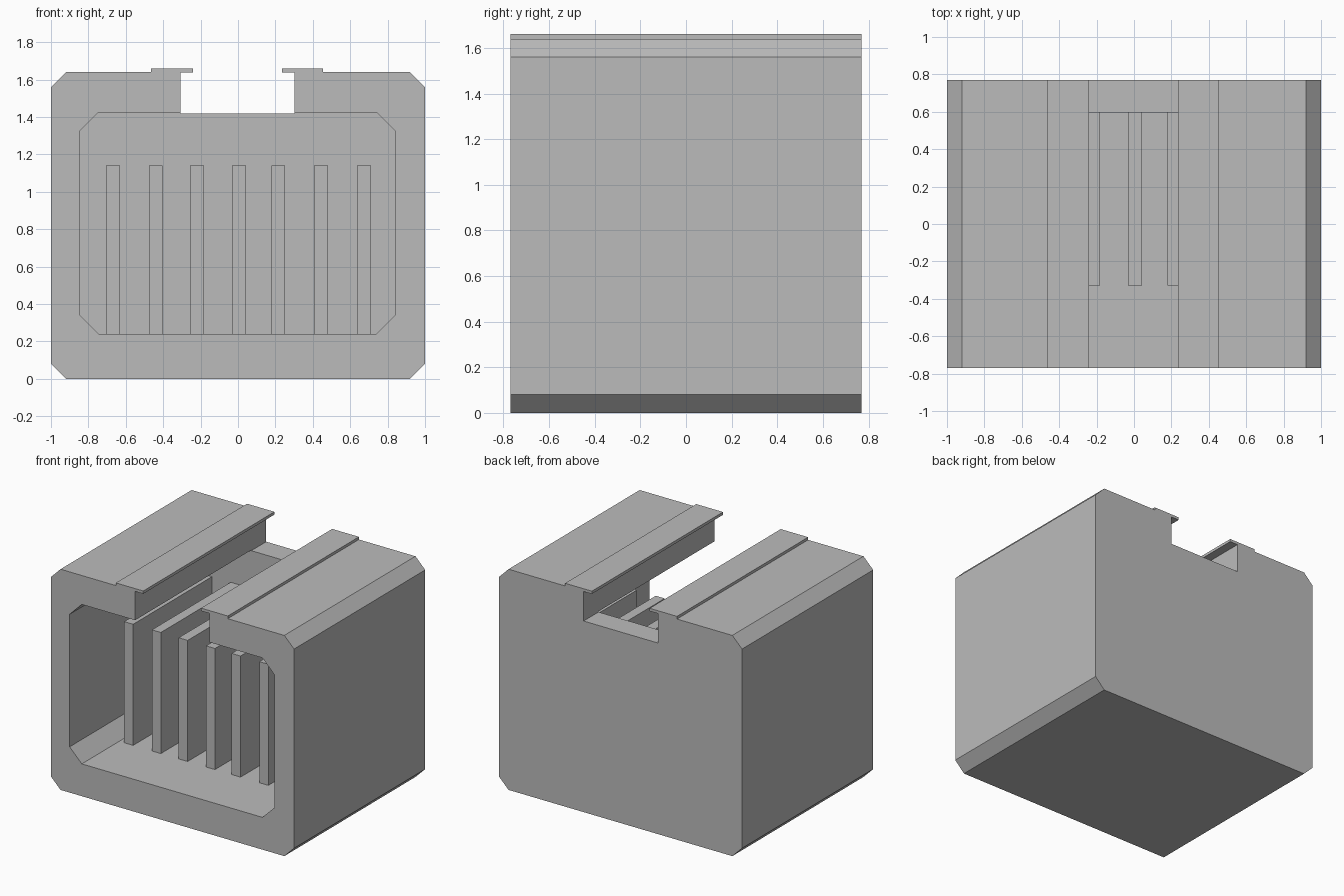
import bpy
import bmesh

cube = bpy.data.objects.get("Cube")
if cube:
    bpy.data.objects.remove(cube, do_unlink=True)

# Single plain grey finish
grey = bpy.data.materials.new("plain_grey")
grey.use_nodes = True
tone = (0.5, 0.5, 0.5, 1.0)
grey.diffuse_color = tone
grey.node_tree.nodes["Principled BSDF"].inputs["Base Color"].default_value = tone

FRONT, BACK, CAVITY_BACK = -0.77, 0.77, 0.595
FLOOR, CEILING, TOP = 0.24, 1.425, 1.64


def prism(name, x0, x1, y0, y1, z0, z1, chamfer=0.0):
    """Box along y whose four lengthwise corners may be chamfered."""
    c = chamfer
    if c:
        outline = [(x0 + c, z0), (x1 - c, z0), (x1, z0 + c), (x1, z1 - c),
                   (x1 - c, z1), (x0 + c, z1), (x0, z1 - c), (x0, z0 + c)]
    else:
        outline = [(x0, z0), (x1, z0), (x1, z1), (x0, z1)]
    bm = bmesh.new()
    face = bm.faces.new([bm.verts.new((x, y0, z)) for x, z in outline])
    grown = bmesh.ops.extrude_face_region(bm, geom=[face])["geom"]
    verts = [v for v in grown if isinstance(v, bmesh.types.BMVert)]
    bmesh.ops.translate(bm, verts=verts, vec=(0, y1 - y0, 0))
    bmesh.ops.recalc_face_normals(bm, faces=bm.faces)
    mesh = bpy.data.meshes.new(name)
    bm.to_mesh(mesh)
    bm.free()
    mesh.materials.append(grey)
    obj = bpy.data.objects.new(name, mesh)
    bpy.context.collection.objects.link(obj)
    return obj


def carve(target, cutter):
    """Subtract the cutter from the target and discard it."""
    cutter.hide_render = True
    mod = target.modifiers.new("carve", 'BOOLEAN')
    mod.operation = 'DIFFERENCE'
    mod.solver = 'EXACT'
    mod.object = cutter
    bpy.context.view_layer.objects.active = target
    bpy.ops.object.modifier_apply(modifier=mod.name)
    bpy.data.objects.remove(cutter, do_unlink=True)


# Chamfered housing, hollow from the front, slotted along the top
housing = prism("housing", -1, 1, FRONT, BACK, 0, TOP, 0.08)
carve(housing, prism("cavity_cutter", -0.845, 0.84, FRONT - 0.2, CAVITY_BACK,
                     FLOOR, CEILING, 0.1))
carve(housing, prism("slot_cutter", -0.307, 0.303, FRONT - 0.2, BACK + 0.2,
                     1.42, TOP + 0.2))

# Thin rails overhanging both sides of the slot
prism("right_rail", -0.465, -0.24, FRONT, BACK, TOP - 0.001, 1.66)
prism("left_rail", 0.235, 0.455, FRONT, BACK, TOP - 0.001, 1.66)

# Row of upright dividers standing inside the cavity
for i, x in enumerate((-0.668, -0.44, -0.22, 0.005, 0.215, 0.443, 0.673)):
    prism(f"divider_{i + 1}", x - 0.037, x + 0.037, -0.33, CAVITY_BACK, FLOOR, 1.14)
